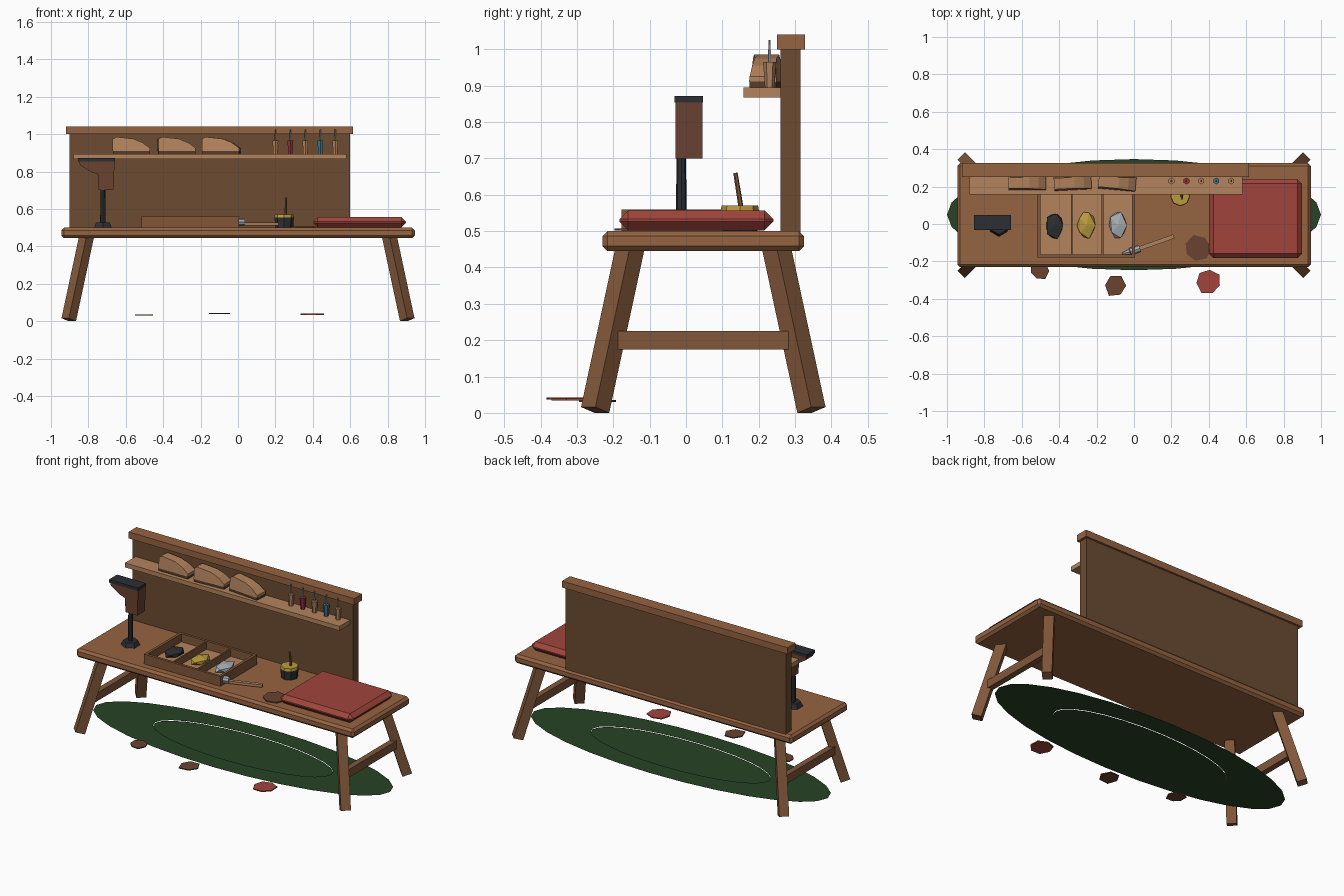
import bpy, bmesh, random
from math import sin, cos, pi, radians
from mathutils import Vector, Matrix

if "Cube" in bpy.data.objects:
    bpy.data.objects.remove(bpy.data.objects["Cube"])

random.seed(4)


def mat(name, r, g, b):
    m = bpy.data.materials.new(name)
    m.diffuse_color = (r, g, b, 1)
    m.use_nodes = True
    m.node_tree.nodes["Principled BSDF"].inputs["Base Color"].default_value = m.diffuse_color
    return m


WOOD = mat("wood", .30, .125, .053)
LEG = mat("leg_wood", .22, .095, .042)
PANEL = mat("panel_wood", .15, .07, .032)
PALE = mat("pale_wood", .45, .23, .11)
DARK = mat("dark_wood", .09, .045, .022)
LEATHER = mat("brown_leather", .14, .055, .03)
RED = mat("red_leather", .35, .06, .045)
BLACK = mat("dark_iron", .025, .028, .033)
STEEL = mat("steel", .40, .43, .46)
YELLOW = mat("yellow", .50, .33, .05)
BLUE = mat("blue", .05, .18, .28)
MAROON = mat("maroon", .28, .03, .045)
GREEN = mat("green", .02, .055, .018)


def finish(name, bm, material):
    me = bpy.data.meshes.new(name)
    bm.to_mesh(me)
    bm.free()
    me.materials.append(material)
    ob = bpy.data.objects.new(name, me)
    bpy.context.collection.objects.link(ob)
    return ob


def box(name, lo, hi, material, bevel=0):
    lo, hi = Vector(lo), Vector(hi)
    bm = bmesh.new()
    bmesh.ops.create_cube(bm, size=1, matrix=Matrix.Translation((lo + hi) / 2) @ Matrix.Diagonal((*(hi - lo), 1)))
    if bevel:
        bmesh.ops.bevel(bm, geom=bm.edges[:], offset=bevel, segments=1, affect='EDGES', profile=.5)
    return finish(name, bm, material)


def along(p, q):
    p, q = Vector(p), Vector(q)
    d = q - p
    return Matrix.Translation((p + q) / 2) @ d.to_track_quat('Z', 'Y').to_matrix().to_4x4(), d.length


def bar(name, p, q, w, h, material):
    m, length = along(p, q)
    bm = bmesh.new()
    bmesh.ops.create_cube(bm, size=1, matrix=m @ Matrix.Diagonal((w, h, length, 1)))
    return finish(name, bm, material)


def rod(name, p, q, r1, r2, sides, material):
    m, length = along(p, q)
    bm = bmesh.new()
    bmesh.ops.create_cone(bm, cap_ends=True, segments=sides, radius1=r1, radius2=r2, depth=length, matrix=m)
    return finish(name, bm, material)


def prism(name, profile, width, material, loc, angle=0, taper=0):
    """Extrude an x-z profile along y; taper narrows it toward high z."""
    bm = bmesh.new()
    f = bm.faces.new([bm.verts.new((x, -width / 2, z)) for x, z in profile])
    ext = bmesh.ops.extrude_face_region(bm, geom=[f])
    bmesh.ops.translate(bm, vec=(0, width, 0), verts=[v for v in ext['geom'] if isinstance(v, bmesh.types.BMVert)])
    for v in bm.verts:
        v.co.y *= 1 - taper * v.co.z
    bmesh.ops.recalc_face_normals(bm, faces=bm.faces[:])
    bm.transform(Matrix.Translation(loc) @ Matrix.Rotation(angle, 4, 'Z'))
    return finish(name, bm, material)


def scrap(name, x, y, z, r, sides, material, turn):
    bm = bmesh.new()
    bmesh.ops.create_cone(bm, cap_ends=True, segments=sides, radius1=r, radius2=r, depth=.006)
    for i in range(sides):
        k = random.uniform(.85, 1.08)
        for v in bm.verts:
            if (v.co.xy.normalized() - Vector((sin(2 * pi * i / sides), cos(2 * pi * i / sides)))).length < .05:
                v.co.xy *= k
                v.tag = True
    bm.transform(Matrix.Translation((x, y, z)) @ Matrix.Rotation(turn, 4, 'Z'))
    return finish(name, bm, material)


# bench seat, splayed legs and side rails
box("bench_top", (-.945, -.23, .445), (.945, .325, .5), WOOD, .014)
for sx in (-1, 1):
    for sy, side in ((-1, "front"), (1, "back")):
        bar(side + "_leg", (sx * .905, .0475 + sy * .2975, .008), (sx * .808, .0475 + sy * .2, .46), .056, .056, LEG)
    box("side_rail", (sx * .864 - .018, -.19, .175), (sx * .864 + .018, .285, .225), LEG)

# back panel, cap and shelf
box("back_panel", (-.9, .26, .49), (.6, .315, 1.005), PANEL)
box("panel_cap", (-.92, .25, 1.0), (.615, .327, 1.04), WOOD)
box("shelf", (-.88, .158, .868), (.58, .262, .895), PALE)

# wooden foot forms on the shelf
FORM = [(-.1, .015), (.1, .015), (.1, .03), (.06, .06), (.01, .08), (-.08, .09), (-.1, .08)]
for x, a in ((-.57, 0), (-.328, 3), (-.09, -5)):
    prism("shoe_form_sole", [(-.098, 0), (.1, 0), (.1, .016), (-.098, .016)], .074, DARK, (x, .22, .895), radians(a))
    prism("shoe_form", FORM, .08, PALE, (x, .22, .895), radians(a), 3)

# small awls standing on the shelf
for i, m in enumerate((PALE, MAROON, PALE, BLUE, PALE)):
    x = .2 + .08 * i
    rod("awl_handle", (x, .23, .895), (x, .23, .965), .013, .018, 6, m)
    rod("awl_spike", (x, .23, .96), (x, .23, 1.025), .005, .003, 5, STEEL)

# iron stand with an upturned shoe
rod("stand_base", (-.722, -.013, .5), (-.722, -.013, .527), .054, .042, 6, BLACK)
rod("stand_post", (-.722, -.013, .52), (-.722, -.013, .705), .015, .013, 8, BLACK)
prism("upturned_shoe", [(-.745, .70), (-.665, .70), (-.66, .856), (-.85, .856), (-.845, .835), (-.79, .80), (-.75, .785)],
      .074, LEATHER, (0, .008, 0))
box("upturned_sole", (-.856, -.032, .853), (-.658, .047, .872), BLACK)

# divided tray with three lumps
box("tray_floor", (-.512, -.175, .5), (.003, .175, .51), PALE)
for y in (-.17, .17):
    box("tray_long_wall", (-.515, y - .008, .5), (.005, y + .008, .56), LEG)
for x in (-.507, -.003):
    box("tray_end_wall", (x - .008, -.175, .5), (x + .008, .175, .56), LEG)
for x in (-.333, -.168):
    box("tray_divider", (x - .005, -.165, .505), (x + .005, .165, .553), LEG)
for x, m in ((-.425, BLACK), (-.255, YELLOW), (-.085, STEEL)):
    bm = bmesh.new()
    bmesh.ops.create_icosphere(bm, subdivisions=1, radius=1)
    for v in bm.verts:
        v.co *= random.uniform(.88, 1.12)
    bm.transform(Matrix.Translation((x, -.008, .53)) @ Matrix.Diagonal((.052, .078, .024, 1)))
    finish("tray_lump", bm, m)

# hammer lying on the bench
bar("hammer_handle", (-.02, -.148, .519), (.213, -.066, .519), .022, .016, PALE)
rod("hammer_head", (-.02, -.148, .53), (.032, -.13, .53), .02, .02, 8, STEEL)
rod("hammer_peen", (-.02, -.148, .527), (-.062, -.158, .52), .016, .006, 6, STEEL)

# glue pot with brush
rod("glue_pot", (.247, .148, .5), (.247, .148, .56), .048, .052, 8, BLACK)
rod("glue", (.247, .148, .555), (.247, .148, .571), .053, .05, 8, YELLOW)
rod("brush_handle", (.255, .152, .56), (.257, .136, .66), .007, .006, 6, LEG)

# seat cushion
box("cushion", (.402, -.183, .502), (.897, .24, .557), RED, .024)

# leather scraps on the bench and floor
scrap("bench_scrap", .34, -.13, .504, .07, 7, LEATHER, .3)
scrap("floor_scrap", -.505, -.245, .033, .056, 7, LEATHER, .1)
scrap("floor_scrap", -.1, -.328, .04, .061, 6, LEATHER, .5)
scrap("red_floor_scrap", .398, -.308, .037, .07, 7, RED, .8)

# oval floor mat: outer band and slightly lower centre
SEG = 28
bm = bmesh.new()
rings = [[bm.verts.new((rx * cos(2 * pi * i / SEG), .05 + ry * sin(2 * pi * i / SEG), .03)) for i in range(SEG)]
         for rx, ry in ((1, .297), (.6, .18))]
for i in range(SEG):
    j = (i + 1) % SEG
    bm.faces.new((rings[0][i], rings[0][j], rings[1][j], rings[1][i]))
finish("mat_band", bm, GREEN)
bm = bmesh.new()
bm.faces.new([bm.verts.new((.6 * cos(2 * pi * i / SEG), .05 + .18 * sin(2 * pi * i / SEG), .026)) for i in range(SEG)])
finish("mat_centre", bm, GREEN)
